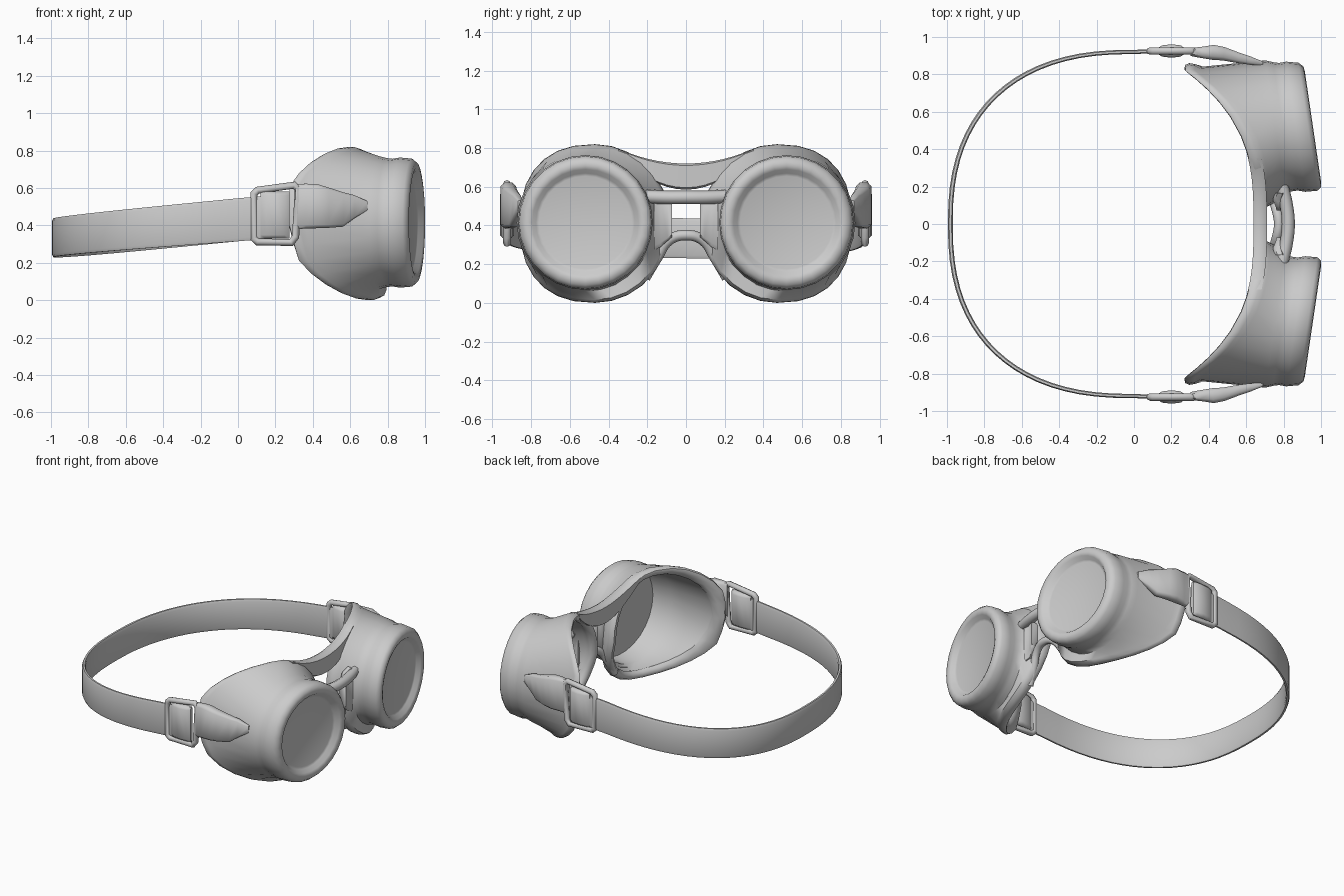
import bpy, bmesh
from math import sin, cos, pi
from mathutils import Vector

if "Cube" in bpy.data.objects:
    bpy.data.objects.remove(bpy.data.objects["Cube"])

grey = bpy.data.materials.new("plain_grey")
grey.use_nodes = True
COLOUR = (0.6, 0.6, 0.6, 1)
grey.diffuse_color = COLOUR
grey.node_tree.nodes["Principled BSDF"].inputs["Base Color"].default_value = COLOUR


def finish(ob, angle=50):
    bpy.ops.object.select_all(action='DESELECT')
    ob.select_set(True)
    bpy.context.view_layer.objects.active = ob
    if ob.type == 'CURVE':
        bpy.ops.object.convert(target='MESH')
        ob = bpy.context.object
    ob.data.materials.clear()
    ob.data.materials.append(grey)
    bpy.ops.object.shade_smooth_by_angle(angle=angle * pi / 180)


def loft(name, rings):
    """Skin a row of equal point rings and cap both ends."""
    bm = bmesh.new()
    rows = [[bm.verts.new(p) for p in ring] for ring in rings]
    n = len(rows[0])
    for a, b in zip(rows, rows[1:]):
        for i in range(n):
            j = (i + 1) % n
            bm.faces.new((a[i], a[j], b[j], b[i]))
    bm.faces.new(rows[0])
    bm.faces.new(rows[-1])
    bmesh.ops.recalc_face_normals(bm, faces=bm.faces)
    me = bpy.data.meshes.new(name)
    bm.to_mesh(me)
    bm.free()
    ob = bpy.data.objects.new(name, me)
    bpy.context.collection.objects.link(ob)
    finish(ob)


def tube(name, points, radius, closed=False):
    """Round bar: a smooth open path, or a closed loop with straight sides."""
    cu = bpy.data.curves.new(name, 'CURVE')
    cu.dimensions = '3D'
    cu.bevel_depth = radius
    cu.bevel_resolution = 2
    cu.resolution_u = 5
    cu.use_fill_caps = True
    sp = cu.splines.new('BEZIER')
    sp.bezier_points.add(len(points) - 1)
    for bp, p in zip(sp.bezier_points, points):
        bp.co = p
        bp.handle_left_type = bp.handle_right_type = 'VECTOR' if closed else 'AUTO'
    sp.use_cyclic_u = closed
    ob = bpy.data.objects.new(name, cu)
    bpy.context.collection.objects.link(ob)
    finish(ob)


def slab_ring(centre, across, half_t, half_h):
    """Rounded upright section: across is the thickness direction."""
    c, a, up = Vector(centre), Vector(across).normalized(), Vector((0, 0, 1))
    corner = [(-1, -.85), (-.5, -1), (.5, -1), (1, -.85),
              (1, .85), (.5, 1), (-.5, 1), (-1, .85)]
    return [c + a * half_t * u + up * half_h * v for u, v in corner]


def spow(v, p):
    """Power that keeps the sign."""
    return abs(v) ** p * (1 if v > 0 else -1)


# Eye cups
SEG = 28


def front_ring(s, depth, r):
    ring = []
    for i in range(SEG):
        t = 2 * pi * i / SEG
        y, z = .52 + r * cos(t), .415 + r * sin(t)
        ring.append((.955 + depth - .147 * (y - .52), s * y, z))
    return ring


def seal_ring(s, forward, ry, rz):
    """Ring that follows the curve of the face, squarer on the outer half."""
    ring = []
    for i in range(SEG):
        t = 2 * pi * i / SEG
        p = .84 if cos(t) > 0 else 1
        y, z = .47 + ry * spow(cos(t), p), .41 + rz * spow(sin(t), p)
        x = max(.64 - .67 * abs(y) ** 3, .27) + .25 * max(0, .41 - z)
        ring.append((x + forward, s * y, z))
    return ring


def cup(side, s):
    front = [(-.035, .24), (-.03, .255), (-.005, .275), (.002, .295), (-.002, .322),
             (-.025, .342), (-.09, .348), (-.13, .341), (-.16, .345), (-.20, .355)]
    seal = [(.085, .370, .394), (.055, .385, .408), (.025, .390, .410),
            (.003, .380, .400), (.0, .362, .384), (.015, .34, .362),
            (.04, .328, .35), (.075, .338, .362)]
    back = [(-.19, .335), (-.05, .325), (-.047, .25)]
    rings = [front_ring(s, *f) for f in front]
    rings += [seal_ring(s, *f) for f in seal]
    rings += [front_ring(s, *f) for f in back]
    loft(side + "_eye_cup", rings)


# Strap clip: frame, folded strap pad and tapering tab
def clip(side, s):
    y = .925 * s
    corners = [(.085, .33), (.105, .312), (.285, .308), (.308, .34),
               (.322, .595), (.30, .615), (.105, .588), (.085, .57)]
    tube(side + "_buckle_frame", [(x, y, z) for x, z in corners], .02, True)
    pad = [(.12, .012), (.15, .03), (.20, .036), (.25, .03), (.275, .012)]
    loft(side + "_buckle_pad",
         [slab_ring((x, y, .455), (0, 1, 0), t, .125) for x, t in pad])
    tab = [(.305, .92, .50, .022, .12), (.36, .918, .503, .03, .12),
           (.42, .918, .503, .04, .118), (.48, .91, .495, .036, .108),
           (.56, .888, .485, .028, .092), (.62, .874, .50, .022, .062),
           (.69, .858, .505, .010, .025)]
    loft(side + "_strap_tab",
         [slab_ring((x, s * ty, z), (.15, s, 0), t, h) for x, ty, z, t, h in tab])


for side, s in (("left", 1), ("right", -1)):
    cup(side, s)
    clip(side, s)

# Brow bridge, running out along the top of both seals
rings = []
for i in range(-7, 8):
    y = i * .05
    top = .72 + .62 * y * y
    low = .585 + 1.5 * y * y
    rings.append(slab_ring((.675 - .67 * abs(y) ** 3, y, (top + low) / 2),
                           (1, 0, 0), .036, (top - low) / 2))
loft("brow_bridge", rings)

# Nose link: upper bar, lower arch and side webs
tube("nose_upper_bar", [(.79, -.21, .55), (.815, -.1, .545), (.825, 0, .545),
                        (.815, .1, .545), (.79, .21, .55)], .035)
tube("nose_lower_arch", [(.72, -.21, .13), (.735, -.15, .23), (.76, -.085, .325),
                         (.775, 0, .35), (.76, .085, .325), (.735, .15, .23),
                         (.72, .21, .13)], .027)
for side, s in (("left", 1), ("right", -1)):
    web = [(.79, .072, .09), (.785, .095, .11), (.77, .13, .14), (.78, .165, .16)]
    loft(side + "_nose_web", [slab_ring((x, s * y, .43), (1, 0, 0), .028, h)
                              for x, y, h in web])

# Head strap, hanging slightly lower on its left
N = 2.4
rings = []
path = [(.12, -.922), (.06, -.922)]
for i in range(41):
    t = -pi / 2 + pi * i / 40
    path.append((-.982 * max(cos(t), 0) ** (2 / N), .92 * spow(sin(t), 2 / N)))
path += [(.06, .922), (.12, .922)]
for i, (x, y) in enumerate(path):
    a, b = path[max(i - 1, 0)], path[min(i + 1, len(path) - 1)]
    normal = (b[1] - a[1], a[0] - b[0], 0)
    back = max(0, -x)
    z = .345 + .085 * (x + 1) - .013 * back * (1 + y)
    rings.append(slab_ring((x, y, z), normal, .011 + .002 * back, .115 - .012 * back))
loft("head_strap", rings)
